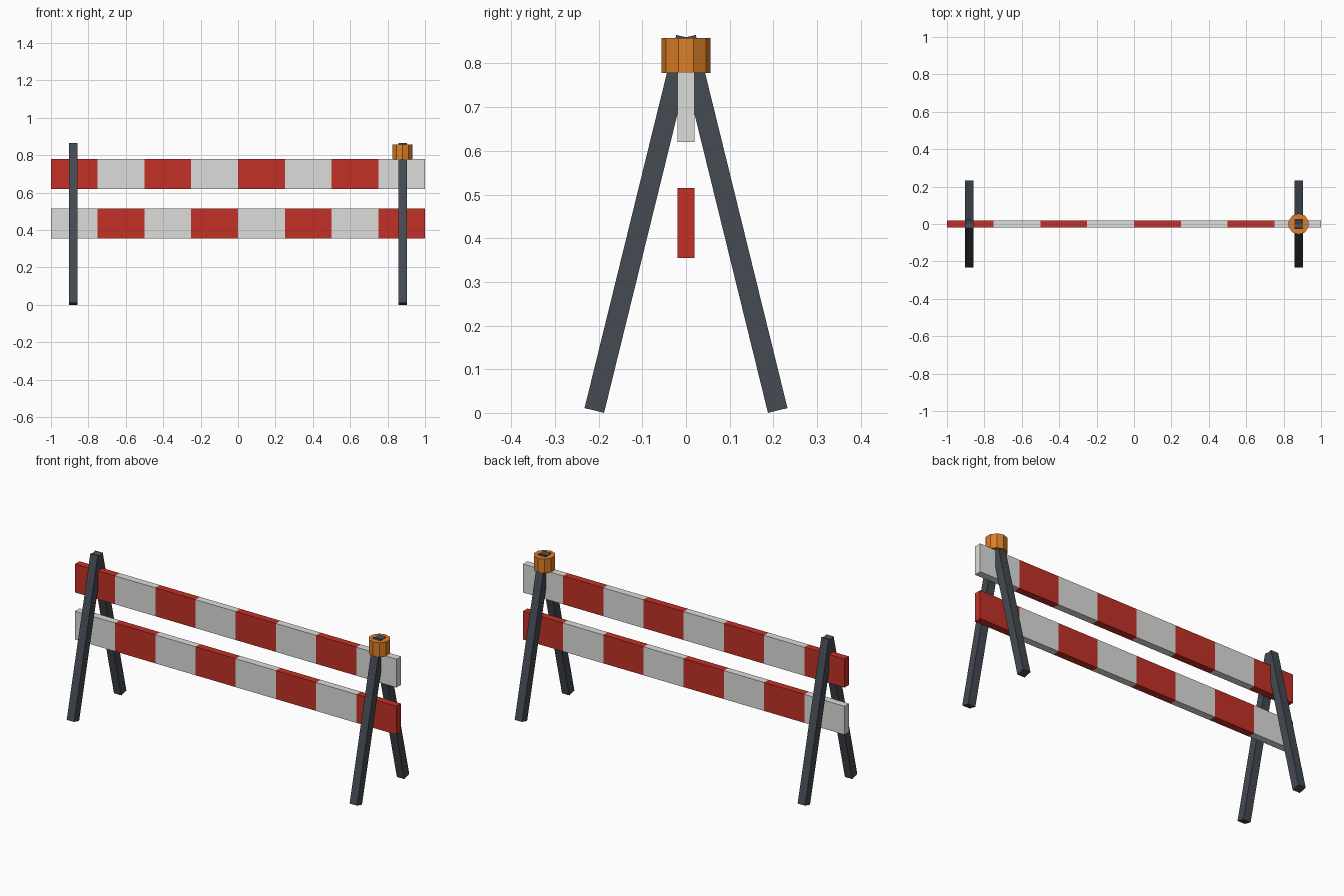
import bpy, bmesh
from math import atan2, hypot
from mathutils import Matrix, Vector

cube = bpy.data.objects.get("Cube")
if cube:
    bpy.data.objects.remove(cube, do_unlink=True)


def material(name, rgb):
    mat = bpy.data.materials.new(name)
    mat.use_nodes = True
    mat.diffuse_color = (*rgb, 1)
    bsdf = next(n for n in mat.node_tree.nodes if n.type == 'BSDF_PRINCIPLED')
    bsdf.inputs["Base Color"].default_value = (*rgb, 1)
    return mat


red = material("warning red", (0.54, 0.03, 0.02))
white = material("off white", (0.72, 0.72, 0.70))
steel = material("dark steel", (0.058, 0.07, 0.085))
amber = material("amber", (0.72, 0.21, 0.02))


def finish(bm, name, *mats):
    mesh = bpy.data.meshes.new(name)
    bm.to_mesh(mesh)
    bm.free()
    for mat in mats:
        mesh.materials.append(mat)
    obj = bpy.data.objects.new(name, mesh)
    bpy.context.collection.objects.link(obj)
    return obj


def box(size, matrix):
    bm = bmesh.new()
    bmesh.ops.create_cube(bm, size=1, matrix=matrix @ Matrix.Diagonal((*size, 1)))
    return bm


# Striped rails: cut into equal panels, coloured alternately along x
STRIPES = 8
PANEL = 2 / STRIPES


def rail(name, z, first, second):
    bm = box((2, 0.04, 0.16), Matrix.Translation((0, 0, z)))
    for i in range(1, STRIPES):
        bmesh.ops.bisect_plane(bm, geom=bm.verts[:] + bm.edges[:] + bm.faces[:],
                               plane_co=(-1 + i * PANEL, 0, 0), plane_no=(1, 0, 0))
    for face in bm.faces:
        x = face.calc_center_median().x * 0.999
        face.material_index = int((x + 1) / PANEL) % 2
    finish(bm, name, first, second)


rail("upper_rail", 0.70, red, white)
rail("lower_rail", 0.435, white, red)

# Splayed legs, crossing at the top of each A-frame
LEG_X, LEG_W = 0.88, 0.046
for side, x in (("left", LEG_X), ("right", -LEG_X)):
    for end, sign in (("front", -1), ("back", 1)):
        foot = Vector((x, sign * 0.21, 0.0055))
        top = Vector((x, 0, 0.86))
        run = foot - top
        tilt = Matrix.Rotation(atan2(run.y, -run.z), 4, 'X')
        place = Matrix.Translation((foot + top) / 2) @ tilt
        finish(box((LEG_W, LEG_W, hypot(run.y, run.z)), place),
               f"{end}_{side}_leg", steel)

# Ten-sided warning lamp capping the left A-frame
bpy.ops.mesh.primitive_cylinder_add(vertices=10, radius=0.056, depth=0.08,
                                    location=(LEG_X, 0, 0.818))
lamp = bpy.context.object
lamp.name = "warning_lamp"
lamp.data.materials.append(amber)
